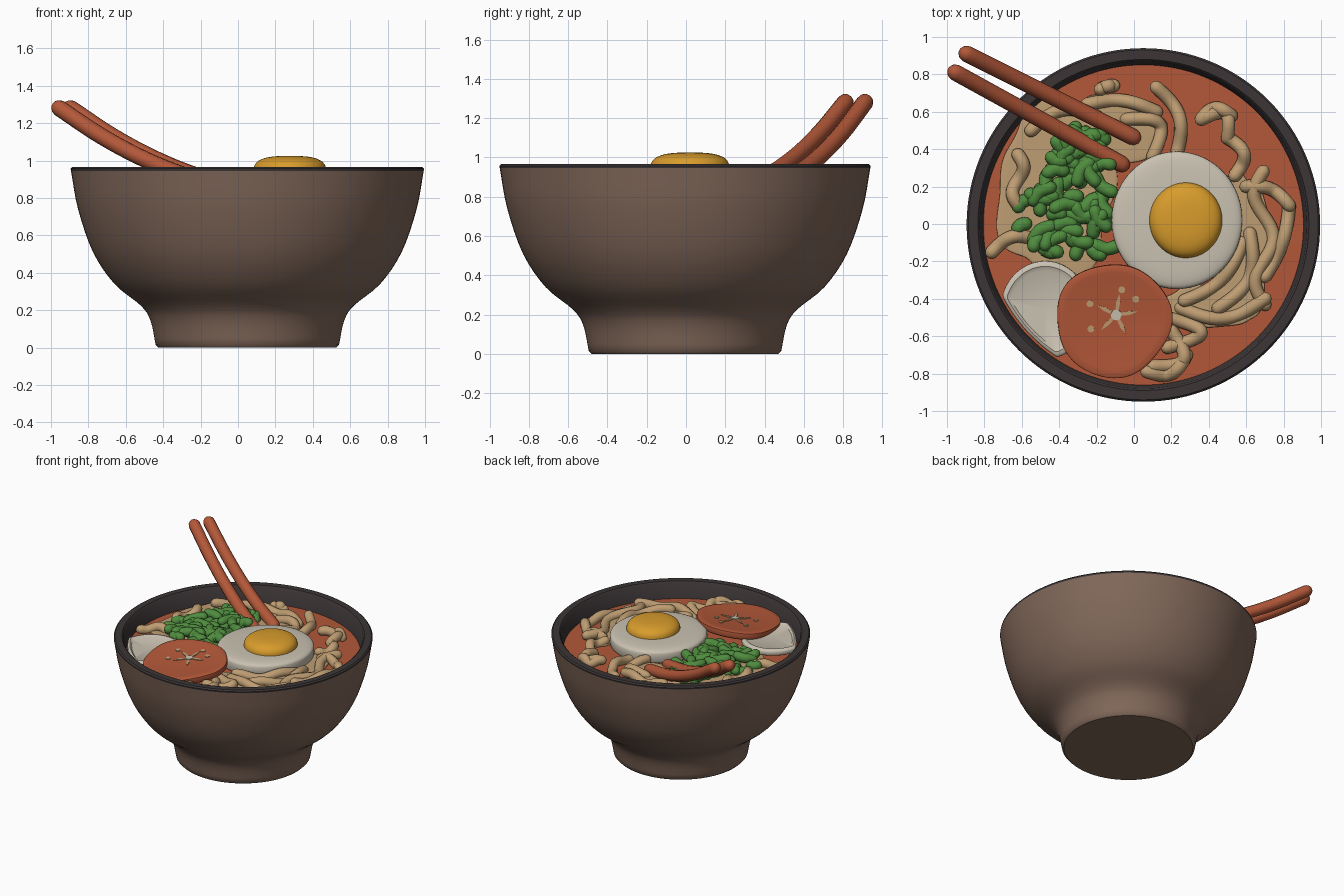
import bpy, bmesh, math, random
from mathutils import Vector

if "Cube" in bpy.data.objects:
    bpy.data.objects.remove(bpy.data.objects["Cube"])

random.seed(4)


def material(name, rgb):
    def lin(c):
        return ((c / 255 + 0.055) / 1.055) ** 2.4
    m = bpy.data.materials.new(name)
    m.diffuse_color = (*[lin(c) for c in rgb], 1)
    m.use_nodes = True
    m.node_tree.nodes["Principled BSDF"].inputs["Base Color"].default_value = m.diffuse_color
    return m


BROWN = material("clay brown", (128, 103, 89))
DARK = material("dark glaze", (60, 53, 54))
RED = material("broth red", (179, 88, 57))
WHITE = material("egg white", (202, 194, 178))
TAN = material("noodle tan", (190, 157, 114))
GREEN = material("scallion green", (79, 140, 62))
YOLK = material("yolk yellow", (216, 156, 44))


def finish(ob, angle=40):
    bpy.ops.object.select_all(action='DESELECT')
    ob.select_set(True)
    bpy.context.view_layer.objects.active = ob
    bpy.ops.object.shade_smooth_by_angle(angle=math.radians(angle))
    return ob


def from_bmesh(name, bm, mats):
    bmesh.ops.recalc_face_normals(bm, faces=bm.faces)
    me = bpy.data.meshes.new(name)
    bm.to_mesh(me)
    bm.free()
    ob = bpy.data.objects.new(name, me)
    bpy.context.collection.objects.link(ob)
    for m in mats:
        me.materials.append(m)
    return ob


def lathe(name, profile, mats, loc, scale=(1, 1), rot=(0, 0, 0), wobble=None, rule=None, seg=96):
    """Spin (radius, z) points; rule(band) gives the material of a band."""
    bm = bmesh.new()
    rings = []
    for r, z in profile:
        ring = []
        for i in range(seg if r > 0 else 1):
            a = 2 * math.pi * i / seg
            k = r * (wobble(a) if wobble else 1)
            ring.append(bm.verts.new((k * math.cos(a) * scale[0], k * math.sin(a) * scale[1], z)))
        rings.append(ring)
    for b, (p, q) in enumerate(zip(rings, rings[1:])):
        for i in range(seg):
            j = (i + 1) % seg
            vs = [p[i % len(p)], p[j % len(p)], q[j % len(q)], q[i % len(q)]]
            f = bm.faces.new(list(dict.fromkeys(vs)))
            f.material_index = rule(b) if rule else 0
    ob = from_bmesh(name, bm, mats)
    ob.location, ob.rotation_euler = loc, rot
    return finish(ob)


def puck(top, bottom, e, dish=0):
    """Rounded disc profile of radius 1; dish sinks the middle below the rim."""
    arc = [math.radians(7.5 * i) for i in range(12)]
    up = [(math.cos(t) ** e, top * math.sin(t) ** e) for t in arc]
    if dish:
        up = [p for p in up if p[0] > 0.86] + [(0.8, top - dish)]
    down = [(math.cos(t) ** e, -bottom * math.sin(t) ** e) for t in arc[1:]]
    return [(0, top - dish)] + up[::-1] + down + [(0, -bottom)]


def smooth_path(pts, n=7):
    """Catmull-Rom samples through the points."""
    p = [Vector(v) for v in pts]
    p = [2 * p[0] - p[1]] + p + [2 * p[-1] - p[-2]]
    out = []
    for a, b, c, d in zip(p, p[1:], p[2:], p[3:]):
        for i in range(n):
            t = i / n
            out.append(0.5 * (2 * b + (c - a) * t + (2 * a - 5 * b + 4 * c - d) * t * t
                              + (3 * b - a - 3 * c + d) * t ** 3))
    return out + [p[-2]]


def tubes(name, paths, radius, mat, n=7):
    """Round-ended tubes along several paths, as one mesh."""
    cu = bpy.data.curves.new(name, 'CURVE')
    cu.dimensions, cu.bevel_depth, cu.bevel_resolution, cu.use_fill_caps = '3D', radius, 3, True
    caps = [math.radians(a) for a in (84, 60, 30)]
    for path in paths:
        s = smooth_path(path, n)
        d0, d1 = (s[0] - s[1]).normalized(), (s[-1] - s[-2]).normalized()
        pts = [(s[0] + d0 * radius * math.sin(a), math.cos(a)) for a in caps]
        pts += [(v, 1) for v in s]
        pts += [(s[-1] + d1 * radius * math.sin(a), math.cos(a)) for a in reversed(caps)]
        sp = cu.splines.new('POLY')
        sp.points.add(len(pts) - 1)
        for q, (v, r) in zip(sp.points, pts):
            q.co, q.radius = (*v, 1), r
    ob = bpy.data.objects.new(name, cu)
    bpy.context.collection.objects.link(ob)
    cu.materials.append(mat)
    bpy.ops.object.select_all(action='DESELECT')
    ob.select_set(True)
    bpy.context.view_layer.objects.active = ob
    bpy.ops.object.convert(target='MESH')
    return finish(bpy.context.view_layer.objects.active, 60)


# bowl: foot and belly in brown, lip and inside wall in dark glaze
C = (0.05, -0.005, 0)
belly = [(0.49, 0.015), (0.518, 0.145), (0.57, 0.225), (0.71, 0.34), (0.825, 0.51), (0.905, 0.74), (0.943, 0.945)]
outside = [(0, 0), (0.475, 0)] + [(v.x, v.y) for v in smooth_path(belly, 4)]
lip = [(0.945, 0.957), (0.935, 0.967), (0.885, 0.967), (0.874, 0.957), (0.85, 0.8)]
lathe("bowl", outside + lip, [BROWN, DARK], C, rule=lambda b: int(b >= len(outside) - 1), seg=128)

# broth surface
lathe("broth", [(0, 0.848), (0.86, 0.838)], [RED], C)


# matted noodles just above the broth
def ragged(a):
    return 1 + 0.07 * math.sin(4 * a) + 0.05 * math.sin(7 * a + 1)


mats = [(-0.42, 0.17, 0.31, 0.47), (-0.12, 0.5, 0.28, 0.18), (0.58, -0.12, 0.15, 0.4), (0.4, -0.44, 0.27, 0.11)]
for k, (x, y, rx, ry) in enumerate(mats):
    lathe("noodle_mat_%d" % (k + 1), puck(0.015, 0.02, 0.3), [TAN], (x, y, 0.844 + 0.001 * k),
          (rx, ry), wobble=ragged)


def wavy(x0, y0, x1, y1, amp, waves):
    """Noodle from one point to another, swinging sideways."""
    a, d = Vector((x0, y0, 0)), Vector((x1 - x0, y1 - y0, 0))
    side = Vector((-d.y, d.x, 0)).normalized()
    m = 8 * waves + 2
    return [a + d * t + side * amp * math.sin(math.pi * waves * t)
            + Vector((0, 0, 0.864 + 0.014 * math.sin(9 * t + 20 * x0))) for t in [i / m for i in range(m + 1)]]


# loose noodles
strands = [
    (.36, .56, .5, .46, .1, 1), (.5, .46, .54, .26, .07, 1), (.36, .56, .52, .58, .05, 1),
    (.12, .73, .23, .38, .07, 1), (-.04, .56, .1, .36, .13, 1),
    (-.25, .64, .12, .6, .04, 1), (.83, .1, .7, -.28, .03, 1), (.6, .2, .83, .1, .04, 1),
    (.69, .28, .7, -.43, -.05, 3), (.62, -.05, .45, -.45, .09, 1), (.58, -.1, .27, -.41, .06, 1),
    (.25, -.45, .7, -.4, -.08, 1), (.18, -.5, .18, -.66, .18, 1), (.2, -.57, .1, -.76, .13, 1),
    (.07, -.79, .28, -.7, -.06, 1), (-.62, .37, -.62, .1, .03, 2), (-.76, -.15, -.5, -.1, .06, 1),
    (-.18, .72, -.11, .74, .005, 1), (-.55, .5, -.2, .58, .07, 1)]
tubes("noodles", [wavy(*s) for s in strands], 0.036, TAN, 2)

# chopped scallions heaped on the left
bits = []
for k in range(66):
    if k < 2:  # two strays beside the heap
        x, y = -0.6, 0.11 - 0.12 * k
    else:
        y = random.uniform(-0.16, 0.49)
        rise = max(0, y - 0.15)
        half = 0.2 - 0.3 * rise
        x = -0.335 + 0.22 * rise + random.uniform(-half, half)
    a, h = random.uniform(0, math.pi), random.uniform(0.02, 0.06)
    d = Vector((math.cos(a), math.sin(a), random.uniform(-0.3, 0.3))) * h
    o = Vector((x, y, 0.87 + (random.uniform(0, 0.03) if k > 1 else 0)))
    bits.append([o - d, o + Vector((-d.y, d.x, 0)) * 0.3, o + d])
tubes("scallions", bits, 0.036, GREEN, 3)

# fried egg
lathe("egg_white", puck(0.06, 0.07, 0.4), [WHITE], (0.23, 0.02, 0.89), (0.35, 0.368))
lathe("egg_yolk", puck(0.09, 0.03, 0.68), [YOLK], (0.277, 0.02, 0.935), (0.195, 0.202))

# pale rimmed slice, kept inside the bowl wall
R_LOC = Vector((-0.475, -0.46, 0.88))


def inside_wall(a):
    d = Vector((math.cos(a) * 0.24, math.sin(a) * 0.262))
    k = 1
    while (R_LOC.xy + d * k - Vector(C).xy).length > 0.845:
        k -= 0.005
    return k


lathe("radish_slice", puck(0.034, 0.035, 0.5, 0.02), [WHITE], R_LOC, (0.24, 0.262), wobble=inside_wall)

# tilted tomato slice with its star core and seeds
TILT = dict(loc=(-0.11, -0.515, 0.92), rot=(0.1, -0.02, 0))
lathe("tomato_slice", puck(0.016, 0.06, 0.4, 0.006), [RED], scale=(0.308, 0.305), **TILT,
      wobble=lambda a: 1 + 0.025 * math.sin(3 * a + 0.6) + 0.015 * math.cos(5 * a))


def inlay(name, x, y, radius, mat, z, wobble=None):
    """Thin plate lying on the tomato."""
    ob = lathe(name, [(0, z), (radius, z), (radius, z - 0.008), (0, z - 0.008)], [mat], seg=40,
               wobble=wobble, **TILT)
    for v in ob.data.vertices:
        v.co.x += x
        v.co.y += y


def star(a):
    return 0.17 + 0.83 * abs(math.cos(2.5 * (a - 1.41))) ** 8


inlay("tomato_star", 0.015, 0.03, 0.115, TAN, 0.015, star)
inlay("tomato_core", 0.015, 0.03, 0.028, WHITE, 0.017)
for k, (x, y) in enumerate([(-.125, .09), (-.12, -.045), (.045, .165), (.12, .115)]):
    inlay("tomato_seed_%d" % (k + 1), x, y, 0.018, TAN, 0.015)

# pair of gently bowed chopsticks
for k, (x, y) in enumerate([(-0.955, 0.81), (-0.895, 0.91)]):
    path = [(x + 0.89 * t, y - (0.49 - 0.045 * k) * t, 1.28 - 0.65 * t + 0.23 * t * t)
            for t in (0, 0.25, 0.5, 0.75, 1)]
    tubes("chopstick_%d" % (k + 1), [path], 0.044, RED)
